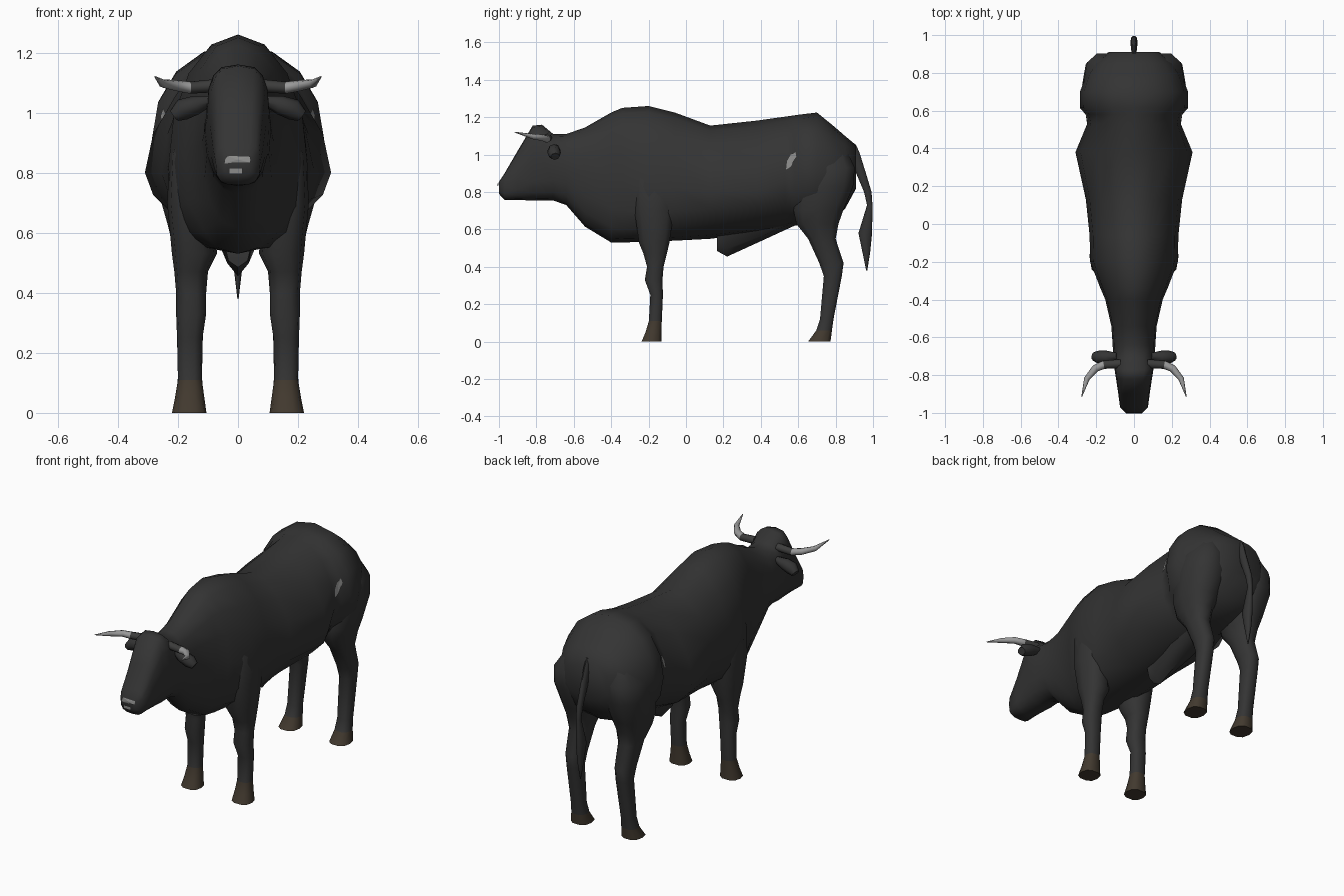
import bpy, bmesh, math
from mathutils import Vector
from mathutils.bvhtree import BVHTree

if "Cube" in bpy.data.objects:
    bpy.data.objects.remove(bpy.data.objects["Cube"])


def mat(name, c):
    m = bpy.data.materials.new(name)
    m.diffuse_color = (*c, 1)
    m.use_nodes = True
    m.node_tree.nodes["Principled BSDF"].inputs["Base Color"].default_value = m.diffuse_color
    return m


HIDE = mat("black hide", (0.034, 0.034, 0.034))
HOOF = mat("brown hoof", (0.054, 0.041, 0.028))
HORN = mat("grey horn", (0.32, 0.32, 0.32))
HORN_BASE = mat("dark horn base", (0.045, 0.045, 0.044))
PATCH = mat("pale patch", (0.26, 0.26, 0.255))


def spow(v, p):
    return math.copysign(abs(v) ** p, v)


def loft(name, rings, mats=(HIDE,), rule=None, mirror=False, angle=55):
    """Skin a list of equal-length point rings, capping both ends."""
    bm = bmesh.new()
    vs = [[bm.verts.new(p) for p in r] for r in rings]
    n = len(vs[0])
    for a, b in zip(vs, vs[1:]):
        for i in range(n):
            j = (i + 1) % n
            bm.faces.new((a[i], a[j], b[j], b[i]))
    bm.faces.new(vs[0])
    bm.faces.new(vs[-1])
    if mirror:
        geo = bmesh.ops.duplicate(bm, geom=bm.verts[:] + bm.edges[:] + bm.faces[:])["geom"]
        for v in geo:
            if isinstance(v, bmesh.types.BMVert):
                v.co.x *= -1
    bmesh.ops.recalc_face_normals(bm, faces=bm.faces[:])
    if rule:
        for f in bm.faces:
            f.material_index = rule(f.calc_center_median())
    me = bpy.data.meshes.new(name)
    bm.to_mesh(me)
    bm.free()
    for m in mats:
        me.materials.append(m)
    ob = bpy.data.objects.new(name, me)
    bpy.context.collection.objects.link(ob)
    bpy.ops.object.select_all(action='DESELECT')
    ob.select_set(True)
    bpy.context.view_layer.objects.active = ob
    bpy.ops.object.shade_smooth_by_angle(angle=math.radians(angle))
    return ob


def body_ring(y, zt, zb, w, zw, p, low=None, n=16):
    """Upright cross-section, widest at height zw, with its own lower squareness."""
    out = []
    for i in range(n):
        a = 2 * math.pi * i / n
        e = p if math.cos(a) > 1e-6 or low is None else low
        c = spow(math.cos(a), e)
        out.append((w * spow(math.sin(a), e), y, zw + c * ((zt - zw) if c > 0 else (zw - zb))))
    return out


def leg_ring(z, y0, y1, x0, x1, n=10):
    """Level cross-section filling a box."""
    cx, cy, rx, ry = (x0 + x1) / 2, (y0 + y1) / 2, (x1 - x0) / 2, (y1 - y0) / 2
    return [(cx + rx * spow(math.cos(2 * math.pi * i / n), .8),
             cy + ry * spow(math.sin(2 * math.pi * i / n), .8), z) for i in range(n)]


def tube(path, n=8):
    """Rings around a path of (point, radius, second radius)."""
    rings = []
    for k, (p, r, s) in enumerate(path):
        t = Vector(path[min(k + 1, len(path) - 1)][0]) - Vector(path[max(k - 1, 0)][0])
        u = t.cross(Vector((0, 0, 1))).normalized()
        v = u.cross(t).normalized()
        rings.append([Vector(p) + u * r * math.cos(2 * math.pi * i / n)
                      + v * s * math.sin(2 * math.pi * i / n) for i in range(n)])
    return rings


# Head, neck and trunk: y, top, bottom, half width, widest height, squareness
trunk = [
    (-1.00, .855, .79, .045, .825, .6), (-.97, .90, .758, .074, .83, .65),
    (-.90, 1.02, .757, .083, .88, .65), (-.82, 1.155, .755, .095, .97, .65),
    (-.77, 1.16, .755, .103, .98, .65), (-.71, 1.11, .755, .11, .95, .8),
    (-.64, 1.11, .73, .113, .93, .9), (-.54, 1.145, .615, .12, .90, .9),
    (-.40, 1.225, .53, .152, .87, .9, .8), (-.34, 1.25, .53, .178, .86, .95, .75),
    (-.20, 1.26, .535, .232, .82, 1, .75), (-.06, 1.225, .54, .235, .82, 1, .85),
    (.13, 1.155, .55, .255, .80, 1.05), (.38, 1.182, .58, .31, .80, 1.15),
    (.53, 1.203, .605, .248, .86, 1), (.58, 1.21, .62, .256, .89, .95),
    (.615, 1.215, .625, .287, .91, .95), (.70, 1.225, .63, .286, .91, .95),
    (.79, 1.152, .66, .253, .90, .9), (.85, 1.10, .71, .215, .90, .85),
    (.91, 1.05, .82, .135, .93, .8)]
body = loft("body", [body_ring(*s) for s in trunk])

# Legs: height, back-to-front limits, side limits
front = [(0, -.24, -.13, .105, .22), (.05, -.218, -.13, .112, .21),
         (.11, -.20, -.128, .12, .20), (.25, -.192, -.122, .118, .203),
         (.33, -.222, -.124, .106, .206), (.40, -.21, -.118, .106, .206),
         (.47, -.23, -.10, .10, .212), (.53, -.255, -.085, .07, .22),
         (.70, -.28, -.06, .08, .236), (.86, -.29, -.05, .08, .228),
         (1.00, -.26, -.08, .08, .18)]
hind = [(0, .65, .775, .105, .22), (.06, .695, .782, .115, .205),
        (.12, .715, .79, .12, .20), (.35, .735, .835, .115, .20),
        (.42, .71, .845, .11, .205), (.55, .65, .803, .10, .215),
        (.63, .585, .82, .085, .235), (.70, .57, .845, .06, .255),
        (.83, .58, .90, .04, .274), (.93, .61, .908, .04, .265),
        (1.03, .65, .86, .06, .20)]
loft("front_legs", [leg_ring(*s) for s in front], (HIDE, HOOF), lambda c: int(c.z < .11), True)
thighs = loft("hind_legs", [leg_ring(*s) for s in hind], (HIDE, HOOF), lambda c: int(c.z < .06), True)

# Belly sheath
sheath = [(.165, .58, .485, .045), (.22, .62, .455, .05),
          (.40, .65, .537, .09), (.58, .70, .62, .11)]
loft("sheath", [body_ring(y, t, b, w, t - .02, 1, None, 8) for y, t, b, w in sheath])

# Horns and ears
horn = [((.07, -.74, 1.09), .024, .022), ((.16, -.745, 1.083), .022, .02),
        ((.205, -.765, 1.09), .02, .018), ((.25, -.82, 1.097), .015, .014),
        ((.277, -.915, 1.12), .002, .002)]
loft("horns", tube(horn), (HORN, HORN_BASE), lambda c: int(abs(c.x) < .155), True)
ear = [((.09, -.70, 1.04), .018, .016), ((.14, -.705, 1.025), .034, .032),
       ((.185, -.705, 1.01), .036, .036), ((.212, -.70, .99), .024, .022)]
loft("ears", tube(ear), mirror=True)

# Tail with its tuft
tail = [(1.055, .86, .908, .012), (1.01, .87, .928, .014), (.90, .91, .962, .015),
        (.80, .952, .992, .015), (.73, .968, .997, .012), (.58, .922, .995, .02),
        (.48, .943, .985, .014), (.38, .963, .969, .002)]
loft("tail", [leg_ring(z, a, b, -w, w, 8) for z, a, b, w in tail])


def patch(name, targets, outline, axis, start):
    """Thin marking laid on the outermost surface by casting along an axis."""
    verts, polys = [], []
    for t in targets:
        polys += [[i + len(verts) for i in p.vertices] for p in t.data.polygons]
        verts += [v.co.copy() for v in t.data.vertices]
    tree = BVHTree.FromPolygons(verts, polys)
    bm = bmesh.new()
    c = [sum(p[i] for p in outline) / len(outline) for i in (0, 1)]
    pts = []
    for a, b in [c] + outline:
        o = Vector((start, a, b)) if axis == 0 else Vector((a, start, b))
        d = Vector((0, 0, 0))
        d[axis] = -math.copysign(1, start)
        hit = tree.ray_cast(o, d)
        if hit[0] is not None:
            pts.append(bm.verts.new(hit[0] - d * .007))
    for i in range(1, len(pts)):
        bm.faces.new((pts[0], pts[i], pts[i % (len(pts) - 1) + 1]))
    bmesh.ops.recalc_face_normals(bm, faces=bm.faces[:])
    for f in bm.faces:
        if f.normal[axis] * start < 0:
            f.normal_flip()
    me = bpy.data.meshes.new(name)
    bm.to_mesh(me)
    bm.free()
    me.materials.append(PATCH)
    bpy.context.collection.objects.link(bpy.data.objects.new(name, me))


# Flank and muzzle markings
flank = [(.535, .92), (.56, .935), (.59, .99), (.585, 1.015), (.56, 1.0), (.54, .965)]
for side, x in (("right", 1), ("left", -1)):
    patch(side + "_flank_mark", (body, thighs), flank, 0, x)
patch("upper_muzzle_mark", (body,), [(-.047, .831), (.042, .833), (.042, .853), (-.038, .856)], 1, -2)
patch("lower_muzzle_mark", (body,), [(-.03, .796), (.015, .796), (.015, .816), (-.03, .816)], 1, -2)
